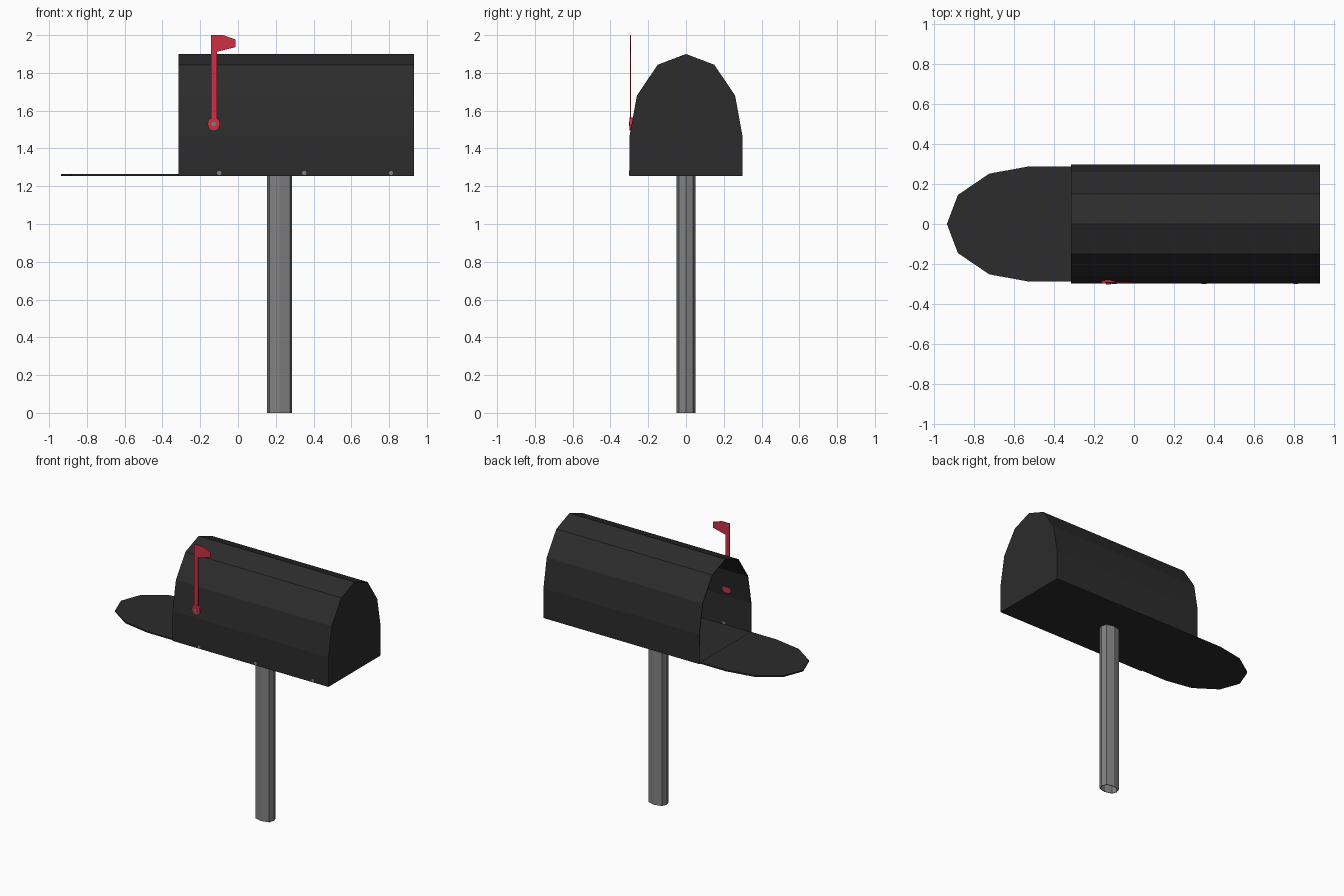
import bpy, bmesh, math
from mathutils import Vector

if "Cube" in bpy.data.objects:
    bpy.data.objects.remove(bpy.data.objects["Cube"])


def material(name, rgb):
    m = bpy.data.materials.new(name)
    m.diffuse_color = (*rgb, 1)
    m.use_nodes = True
    m.node_tree.nodes["Principled BSDF"].inputs["Base Color"].default_value = m.diffuse_color
    return m


BLACK = material("black_metal", (0.025, 0.025, 0.025))
RED = material("red_paint", (0.6, 0.03, 0.06))
STEEL = material("steel", (0.22, 0.22, 0.22))


def prism(name, pts, move, mat, start_cap=True, end_cap=True, wall=0):
    """Sweep a flat outline along `move`; optional open ends and wall thickness."""
    move = Vector(move)
    bm = bmesh.new()
    a = [bm.verts.new(p) for p in pts]
    b = [bm.verts.new(Vector(p) + move) for p in pts]
    n = len(pts)
    for i in range(n):
        j = (i + 1) % n
        bm.faces.new((a[i], a[j], b[j], b[i]))
    cap_a, cap_b = bm.faces.new(a[::-1]), bm.faces.new(b)
    bmesh.ops.recalc_face_normals(bm, faces=bm.faces[:])
    drop = [f for f, keep in ((cap_a, start_cap), (cap_b, end_cap)) if not keep]
    if drop:
        bmesh.ops.delete(bm, geom=drop, context='FACES_ONLY')
    me = bpy.data.meshes.new(name)
    bm.to_mesh(me)
    bm.free()
    me.materials.append(mat)
    ob = bpy.data.objects.new(name, me)
    bpy.context.collection.objects.link(ob)
    if wall:
        s = ob.modifiers.new("wall", 'SOLIDIFY')
        s.thickness = wall
        s.offset = -1
    return ob


def disc(name, x, z, r, y0, y1, sides, mat):
    pts = [(x + r * math.cos(2 * math.pi * i / sides), y0,
            z + r * math.sin(2 * math.pi * i / sides)) for i in range(sides)]
    return prism(name, pts, (0, y1 - y0, 0), mat)


FLOOR, FRONT, BACK = 1.255, -0.315, 0.932

# half outline of the arch: (half width, height above the floor)
half = [(0.298, 0), (0.298, 0.215), (0.26, 0.425), (0.15, 0.588)]
arch = half + [(0, 0.645)] + [(-w, h) for w, h in reversed(half)]

# hollow box, open at the door end
prism("mailbox_body", [(FRONT, w, FLOOR + h) for w, h in arch],
      (BACK - FRONT, 0, 0), BLACK, start_cap=False, wall=0.006)

# lowered door, the same arch laid flat
prism("door", [(FRONT - h * 0.964, w * 0.97, FLOOR) for w, h in arch],
      (0, 0, 0.01), BLACK)

# oval tube post, open at the ends
quarter = [(0.067, 0), (0.054, 0.037), (0, 0.05), (-0.054, 0.037)]
oval = quarter + [(-x, -y) for x, y in quarter]
prism("post", [(0.22 + x, y, 0) for x, y in oval], (0, 0, FLOOR + 0.001),
      STEEL, start_cap=False, end_cap=False, wall=0.004)

# signal flag with pivot
flag = [(-0.144, 1.53), (-0.112, 1.53), (-0.112, 1.912), (-0.012, 1.937),
        (-0.012, 1.977), (-0.08, 2.0), (-0.144, 2.0)]
prism("flag", [(x, -0.296, z) for x, z in flag], (0, 0.006, 0), RED)
disc("flag_pivot", -0.128, 1.53, 0.034, -0.299, -0.28, 12, RED)
disc("flag_rivet", -0.128, 1.53, 0.012, -0.302, -0.285, 8, STEEL)

# rivets along the lower front edge
for i, x in enumerate((-0.1, 0.35, 0.81)):
    disc(f"body_rivet_{i + 1}", x, 1.27, 0.012, -0.301, -0.29, 8, STEEL)
